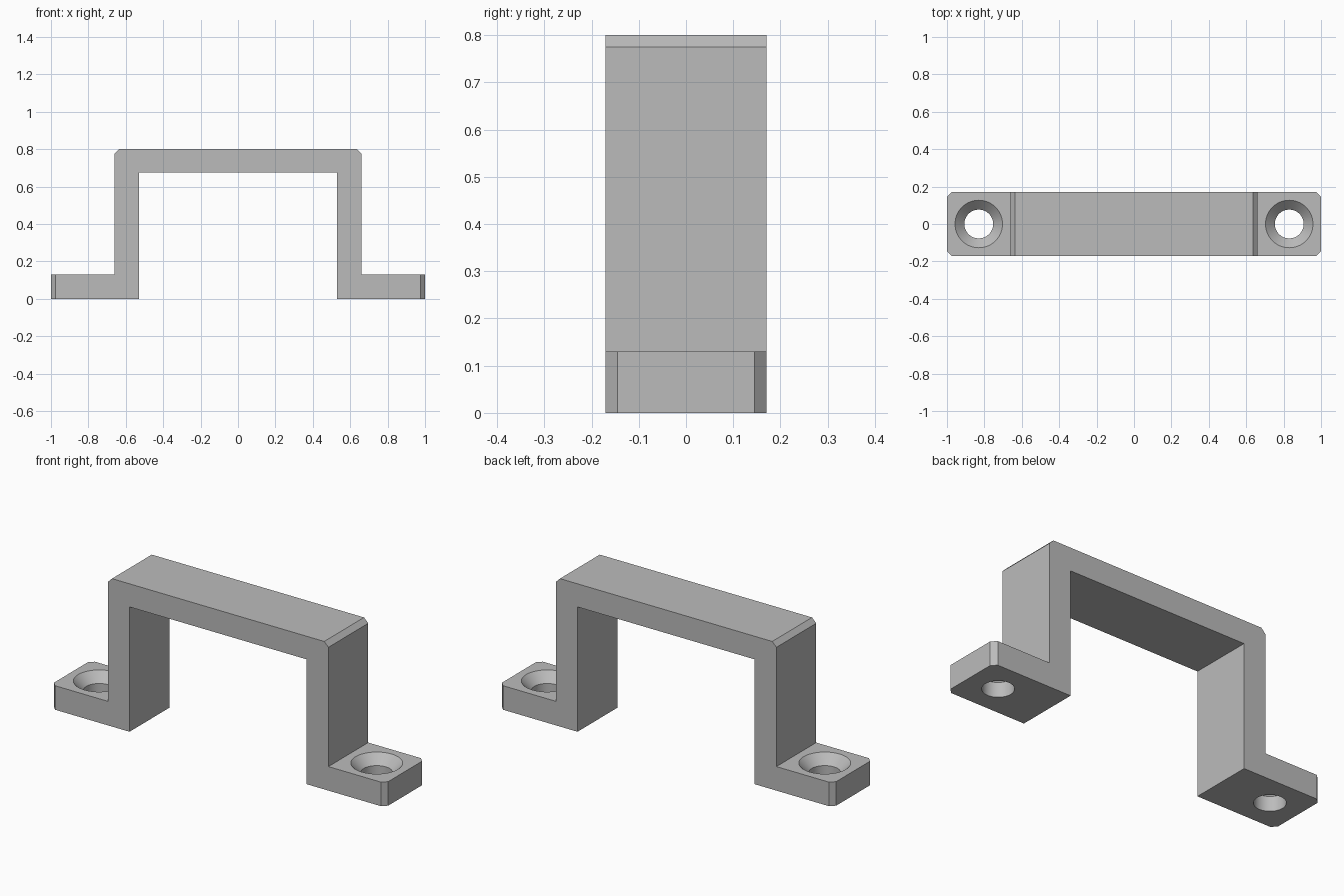
import bpy
import bmesh
from math import cos, sin, tau, radians

HALF_WIDTH = 0.17
CHAMFER = 0.025
FOOT_TOP = 0.13
HOLE_X = 0.83

if "Cube" in bpy.data.objects:
    bpy.data.objects.remove(bpy.data.objects["Cube"])

grey = bpy.data.materials.new("light grey")
grey.use_nodes = True
grey.diffuse_color = (0.5, 0.5, 0.5, 1)
grey.node_tree.nodes["Principled BSDF"].inputs["Base Color"].default_value = (0.5, 0.5, 0.5, 1)


def make_object(name, bm):
    bmesh.ops.recalc_face_normals(bm, faces=bm.faces[:])
    mesh = bpy.data.meshes.new(name)
    bm.to_mesh(mesh)
    bm.free()
    mesh.materials.append(grey)
    obj = bpy.data.objects.new(name, mesh)
    bpy.context.collection.objects.link(obj)
    return obj


def make_bracket():
    # Half outline of the hat-shaped strap, mirrored and extruded in depth
    half = [(0.53, 0.675), (0.53, 0), (1, 0), (1, FOOT_TOP), (0.66, FOOT_TOP), (0.66, 0.8)]
    outline = half + [(-x, z) for x, z in reversed(half)]
    bm = bmesh.new()
    face = bm.faces.new([bm.verts.new((x, -HALF_WIDTH, z)) for x, z in outline])
    result = bmesh.ops.extrude_face_region(bm, geom=[face])
    moved = [g for g in result["geom"] if isinstance(g, bmesh.types.BMVert)]
    bmesh.ops.translate(bm, verts=moved, vec=(0, 2 * HALF_WIDTH, 0))

    # Chamfer the upper shoulders and the upright corners of the feet
    def is_chamfered(edge):
        a, b = (v.co for v in edge.verts)
        shoulder = min(a.z, b.z) > 0.79 and abs(a.y - b.y) > 0.1
        foot_corner = min(abs(a.x), abs(b.x)) > 0.99 and abs(a.z - b.z) > 0.1
        return shoulder or foot_corner

    bmesh.ops.bevel(bm, geom=[e for e in bm.edges if is_chamfered(e)],
                    offset=CHAMFER, segments=1, affect='EDGES')
    return make_object("mounting_bracket", bm)


def make_hole_cutter(side, steps=64):
    # Countersunk screw hole as stacked rings
    profile = [(0.077, -0.1), (0.077, 0.08), (0.127, FOOT_TOP), (0.137, FOOT_TOP + 0.01)]
    bm = bmesh.new()
    rings = [[bm.verts.new((side * HOLE_X + r * cos(tau * i / steps), r * sin(tau * i / steps), z))
              for i in range(steps)] for r, z in profile]
    for low, high in zip(rings, rings[1:]):
        for i in range(steps):
            j = (i + 1) % steps
            bm.faces.new((low[i], low[j], high[j], high[i]))
    bm.faces.new(rings[0])
    bm.faces.new(rings[-1])
    cutter = make_object("screw_hole_cutter", bm)
    cutter.hide_render = True
    return cutter


bracket = make_bracket()
bpy.ops.object.select_all(action='DESELECT')
bracket.select_set(True)
bpy.context.view_layer.objects.active = bracket

# Cut one countersunk hole through each foot
for side in (-1, 1):
    cutter = make_hole_cutter(side)
    cut = bracket.modifiers.new("screw_hole", 'BOOLEAN')
    cut.operation = 'DIFFERENCE'
    cut.solver = 'EXACT'
    cut.object = cutter
    bpy.ops.object.modifier_apply(modifier=cut.name)
    bpy.data.objects.remove(cutter)

bpy.ops.object.shade_smooth_by_angle(angle=radians(30))
